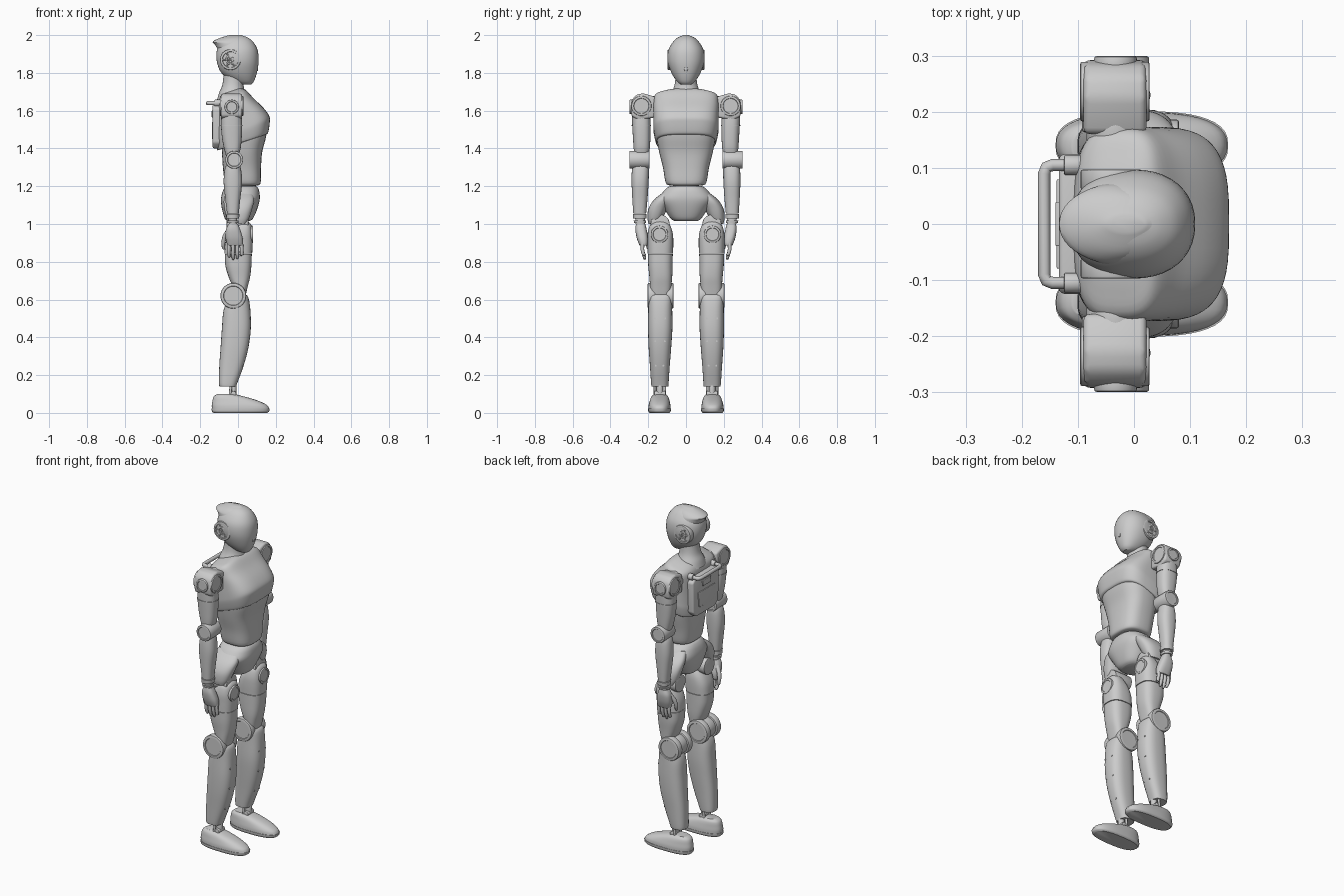
import bpy, bmesh, math
from mathutils import Vector, Matrix


def finish(bm, name, mirror):
    bmesh.ops.recalc_face_normals(bm, faces=bm.faces[:])
    me = bpy.data.meshes.new(name)
    bm.to_mesh(me)
    bm.free()
    ob = bpy.data.objects.new(name, me)
    bpy.context.collection.objects.link(ob)
    if mirror:
        m = ob.modifiers.new("mirror", 'MIRROR')
        m.use_axis = (False, True, False)
        m.use_mirror_merge = False
    return ob


def loft(name, rows, e=2.4, mirror=False, tilt=0.0, sub=4, n=40):
    """Rows of (z, x0, x1, y0, y1) or (z, x0, x1, half_y), splined into a skin."""
    rows = [r if len(r) == 5 else (r[0], r[1], r[2], -r[3], r[3]) for r in rows]
    P = [rows[0]] + rows + [rows[-1]]
    path = []
    for i in range(1, len(P) - 2):
        for k in range(sub):
            t = k / sub
            path.append([0.5 * (2 * b + (c - a) * t + (2 * a - 5 * b + 4 * c - d) * t * t
                         + (3 * b - a - 3 * c + d) * t ** 3)
                         for a, b, c, d in zip(P[i - 1], P[i], P[i + 1], P[i + 2])])
    path.append(rows[-1])
    bm = bmesh.new()
    rings = []
    for z, x0, x1, y0, y1 in path:
        ring = []
        for k in range(n):
            a = 2 * math.pi * k / n
            c, s = math.cos(a), math.sin(a)
            u = math.copysign(abs(c) ** (2 / e), c)
            v = math.copysign(abs(s) ** (2 / e), s)
            x = (x0 + x1) / 2 + u * (x1 - x0) / 2
            ring.append(bm.verts.new((x, (y0 + y1) / 2 + v * (y1 - y0) / 2, z + tilt * x)))
        rings.append(ring)
    for A, B in zip(rings, rings[1:]):
        for k in range(n):
            j = (k + 1) % n
            bm.faces.new((A[k], A[j], B[j], B[k]))
    bm.faces.new(rings[0])
    bm.faces.new(rings[-1])
    return finish(bm, name, mirror)


def cyl(name, p, q, r, mirror=True, bevel=0.004, inset=0.0, n=40):
    p, q = Vector(p), Vector(q)
    d = q - p
    M = Matrix.Translation((p + q) / 2) @ d.to_track_quat('Z', 'Y').to_matrix().to_4x4()
    bm = bmesh.new()
    bmesh.ops.create_cone(bm, cap_ends=True, segments=n, radius1=r, radius2=r, depth=d.length, matrix=M)
    if bevel:
        rim = [e for e in bm.edges if any(len(f.verts) > 4 for f in e.link_faces)]
        bmesh.ops.bevel(bm, geom=rim, offset=bevel, segments=2, profile=0.5, affect='EDGES')
    if inset:
        caps = [f for f in bm.faces if len(f.verts) == n]
        bmesh.ops.inset_individual(bm, faces=caps, thickness=r * 0.15, depth=0)
        bmesh.ops.inset_individual(bm, faces=caps, thickness=0.002, depth=-inset)
    return finish(bm, name, mirror)


def prism(name, pts, x0, x1, bevel, mirror=False):
    """Polygon in y, z pulled along x with rounded edges."""
    bm = bmesh.new()
    f = bm.faces.new([bm.verts.new((x0, y, z)) for y, z in pts])
    g = bmesh.ops.extrude_face_region(bm, geom=[f])['geom']
    bmesh.ops.translate(bm, vec=(x1 - x0, 0, 0), verts=[v for v in g if isinstance(v, bmesh.types.BMVert)])
    bmesh.ops.bevel(bm, geom=bm.edges[:], offset=bevel, segments=3, profile=0.5, affect='EDGES')
    return finish(bm, name, mirror)


def tube(name, pts, radii, r, mirror=False):
    cu = bpy.data.curves.new(name, 'CURVE')
    cu.dimensions = '3D'
    cu.bevel_depth, cu.bevel_resolution, cu.use_fill_caps = r, 4, True
    sp = cu.splines.new('POLY')
    sp.points.add(len(pts) - 1)
    for q, p, k in zip(sp.points, pts, radii):
        q.co, q.radius = (*p, 1), k
    ob = bpy.data.objects.new(name, cu)
    bpy.context.collection.objects.link(ob)
    me = bpy.data.meshes.new_from_object(ob.evaluated_get(bpy.context.evaluated_depsgraph_get()))
    bpy.data.objects.remove(ob)
    bm = bmesh.new()
    bm.from_mesh(me)
    finish(bm, name, mirror)


# Head, cap with rear peak, ears, mouth dot, neck
loft("head", [(1.738, .02, .068, .025), (1.755, -.03, .084, .048), (1.80, -.088, .1, .077),
              (1.86, -.112, .109, .096), (1.92, -.112, .104, .093), (1.965, -.09, .08, .068),
              (1.988, -.06, .05, .042), (1.998, -.03, .02, .015)], 2.2)
loft("head_cap", [(1.925, -.108, .04, .075), (1.95, -.122, .05, .072), (1.966, -.133, .06, .066),
                  (1.985, -.095, .05, .048), (2.0, -.045, .02, .014)], 2)
cyl("ear_disc", (-.04, .06, 1.87), (-.04, .097, 1.87), .055, inset=.006)
cyl("ear_hub", (-.04, .08, 1.87), (-.04, .096, 1.87), .026, inset=.003)
for a in range(3):
    v = Vector((math.cos(a * math.pi / 3), 0, math.sin(a * math.pi / 3))) * .046
    c = Vector((-.04, .091, 1.87))
    cyl("ear_spoke", c - v, c + v, .004, bevel=0, n=8)
cyl("mouth_dot", (.09, 0, 1.82), (.107, 0, 1.82), .011, mirror=False, n=20)
loft("neck", [(1.66, -.11, .055, .1), (1.695, -.1, .04, .078), (1.73, -.085, .03, .062),
              (1.77, -.078, .03, .056), (1.82, -.075, .035, .056)], 2.1)

# Torso: abdomen inside a sloped chest shell
loft("abdomen", [(1.205, -.06, .108, .09), (1.22, -.07, .12, .108), (1.3, -.08, .122, .122),
                 (1.38, -.085, .128, .142), (1.45, -.09, .146, .155), (1.5, -.09, .155, .16)], 2.8)
T = .33
loft("chest", [(1.425, -.105, .15, .153), (1.433, -.112, .16, .16), (1.48, -.116, .168, .171),
               (1.515, -.116, .166, .173), (1.57, -.114, .135, .173), (1.635, -.11, .085, .173),
               (1.685, -.105, .05, .165), (1.705, -.095, .03, .12), (1.715, -.08, .01, .08)],
     3.2, tilt=.33, n=56)
cyl("waist_joint", (.025, 0, 1.15), (.025, 0, 1.23), .07, mirror=False)

# Back pack, panel and carry handle
prism("back_pack", [(-.12, 1.43), (-.09, 1.4), (.09, 1.4), (.12, 1.43), (.125, 1.61), (.1, 1.635),
                    (-.1, 1.635), (-.125, 1.61)], -.134, -.08, .01)
prism("back_panel", [(-.07, 1.45), (.07, 1.45), (.08, 1.54), (-.08, 1.54)], -.138, -.12, .003)
prism("back_latch", [(-.035, 1.565), (.035, 1.565), (.04, 1.6), (-.04, 1.6)], -.14, -.12, .003)
H = [(-.1, .105), (-.145, .105), (-.156, .101), (-.16, .09)]
H = H + [(x, -y) for x, y in reversed(H)]
tube("carry_handle", [(x, y, 1.64) for x, y in H], [1] * 8, .011)
cyl("handle_mount", (-.09, .105, 1.64), (-.125, .105, 1.64), .018, n=24)

# Pelvis and hips
loft("pelvis", [(1.015, -.055, .06, .06), (1.03, -.07, .08, .082), (1.08, -.085, .102, .115),
                (1.13, -.09, .115, .145), (1.17, -.082, .113, .122), (1.192, -.07, .105, .1),
                (1.2, -.06, .095, .085)], 2.5)
loft("hip_shell", [(1.0, -.045, .04, .15, .198), (1.03, -.06, .058, .125, .204), (1.08, -.072, .075, .1, .199),
                   (1.13, -.075, .085, .08, .168), (1.175, -.06, .07, .06, .11)], 2.4, True)
cyl("hip_axle", (-.06, .137, 1.0), (.055, .137, 1.0), .05)

# Thighs
loft("thigh_upper", [(1.012, .005, .055, .11, .165), (.995, -.01, .07, .085, .19), (.95, -.045, .077, .07, .203),
                     (.9, -.066, .078, .067, .204), (.843, -.072, .075, .069, .203)], 2.7, True)
loft("thigh_lower", [(.84, -.07, .073, .07, .202), (.78, -.067, .071, .071, .2), (.72, -.05, .064, .073, .194),
                     (.67, -.03, .052, .078, .19), (.62, -.02, .04, .085, .185)], 2.7, True)
cyl("thigh_disc", (.06, .14, .945), (.08, .14, .945), .046, inset=.002)

# Knees: paired drums round a core
for y0, y1 in ((.066, .105), (.163, .203)):
    cyl("knee_drum", (-.025, y0, .62), (-.025, y1, .62), .068, bevel=.006, inset=.003)
cyl("knee_core", (-.025, .09, .62), (-.025, .18, .62), .058)

# Shins with fastener dots
loft("shin", [(.628, -.01, .04, .082, .19), (.61, -.04, .055, .075, .198), (.55, -.075, .065, .073, .2),
              (.45, -.085, .068, .072, .201), (.35, -.092, .056, .078, .198), (.25, -.099, .03, .086, .191),
              (.16, -.101, -.003, .092, .185), (.14, -.098, -.01, .094, .182)], 2.6, True)
for x, y, z in ((.067, .11, .5), (.067, .165, .5), (.06, .112, .38), (.06, .163, .38), (.03, .12, .25), (.03, .16, .25)):
    cyl("shin_bolt", (x - .02, y, z), (x, y, z), .005, bevel=0, n=12)

# Ankles and feet
cyl("ankle_post", (-.025, .138, .07), (-.025, .138, .16), .017)
for y in (.112, .164):
    tube("ankle_rod", [(-.045, y, .07), (-.035, y, .17)], [1, 1], .007, True)
cyl("ankle_pivot", (-.025, .108, .1), (-.025, .168, .1), .016)
loft("sole", [(0, -.13, .155, .088, .192), (.008, -.138, .165, .081, .199), (.022, -.14, .168, .079, .201)], 2.6, True)
loft("shoe", [(.022, -.138, .166, .081, .199), (.04, -.139, .155, .082, .198), (.06, -.136, .118, .086, .193),
              (.078, -.132, .065, .091, .187), (.09, -.125, .02, .097, .18), (.1, -.11, -.02, .108, .168)], 2.5, True)

# Shoulders
prism("shoulder", [(.16, 1.565), (.16, 1.672), (.225, 1.692), (.262, 1.685), (.285, 1.66),
                   (.293, 1.61), (.288, 1.57), (.25, 1.55)], -.09, .022, .012, True)
cyl("shoulder_roller", (-.096, .236, 1.625), (.028, .236, 1.625), .053, inset=.003)
cyl("shoulder_joint", (-.033, .14, 1.625), (-.033, .2, 1.625), .052)
cyl("shoulder_cap", (-.033, .27, 1.62), (-.033, .299, 1.62), .038, inset=.003)

# Upper arms, elbows, forearms
loft("upper_arm", [(1.6, -.085, .018, .19, .287), (1.53, -.09, .022, .187, .285), (1.46, -.085, .02, .188, .281),
                   (1.4, -.074, .014, .192, .277), (1.35, -.06, .0, .2, .272)], 2.5, True)
loft("arm_band", [(1.525, -.0925, .0245, .1845, .2875), (1.519, -.0925, .0245, .1845, .2875)], 2.5, True)
cyl("elbow_drum", (-.02, .193, 1.34), (-.02, .299, 1.34), .047, inset=.003)
loft("forearm", [(1.325, -.055, .005, .203, .278), (1.29, -.07, .016, .197, .286), (1.22, -.076, .022, .198, .288),
                 (1.13, -.067, .012, .204, .284), (1.055, -.058, .004, .211, .279)], 2.4, True)
loft("wrist_cuff", [(1.053, -.062, .008, .208, .282), (1.03, -.061, .006, .209, .28)], 2.3, True)
loft("wrist", [(1.04, -.05, -.004, .218, .27), (.99, -.048, -.004, .217, .265)], 2.2, True)
loft("wrist_ring", [(1.018, -.058, .003, .211, .277), (1.005, -.057, .002, .211, .274)], 2.3, True)

# Hands
loft("palm", [(1.0, -.05, .0, .215, .265), (.97, -.064, .012, .208, .268), (.93, -.066, .024, .2, .262),
              (.9, -.06, .027, .2, .252), (.885, -.055, .024, .205, .245)], 2.6, True)
for i, tip in enumerate((.822, .811, .815, .832)):
    x = -.047 + i * .0215
    d = (i - 1.5) * .0015
    tube("finger", [(x, .23, .9), (x + d, .231, .865), (x + d, .225, .84), (x, .218, tip + .005), (x, .217, tip)],
         [1, 1, .92, .75, .35], .0098, True)
tube("thumb", [(-.05, .225, .965), (-.07, .213, .935), (-.078, .205, .905), (-.077, .2, .872), (-.076, .199, .866)],
     [1.2, 1.1, 1, .75, .35], .011, True)

# Smooth shading with sharp panel edges
for ob in bpy.data.objects:
    ob.select_set(True)
    bpy.context.view_layer.objects.active = ob
bpy.ops.object.shade_smooth_by_angle(angle=math.radians(35))
